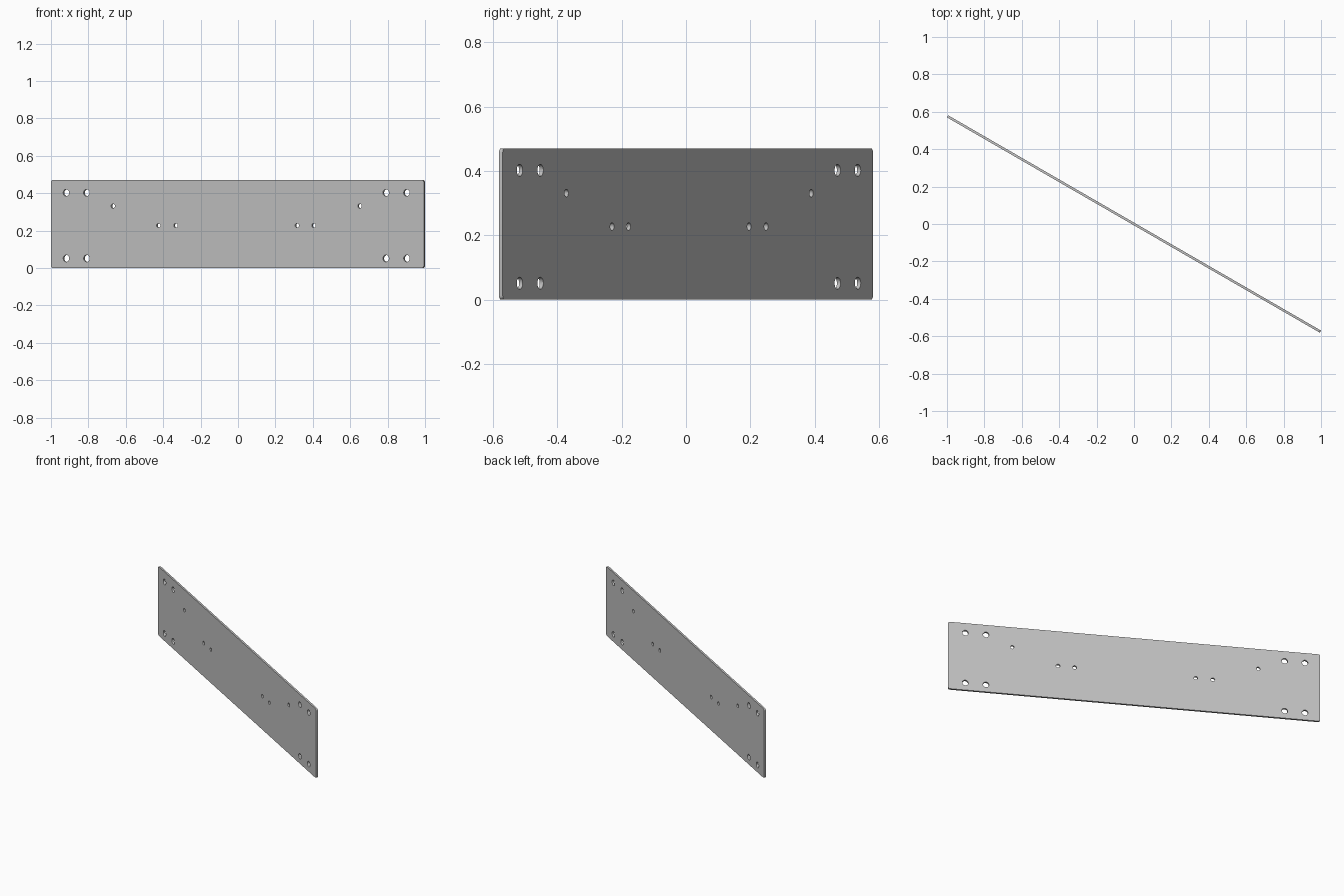
import bpy, bmesh, math
from mathutils import Matrix

LENGTH, HEIGHT, THICK = 2.302, 0.47, 0.013
CORNER = 0.012

if "Cube" in bpy.data.objects:
    bpy.data.objects.remove(bpy.data.objects["Cube"], do_unlink=True)

# Single metal colour
steel = bpy.data.materials.new("plain_grey")
steel.use_nodes = True
grey = (0.53, 0.53, 0.53, 1)
steel.diffuse_color = grey
steel.node_tree.nodes["Principled BSDF"].inputs["Base Color"].default_value = grey


def add_object(name, bm):
    mesh = bpy.data.meshes.new(name)
    bm.to_mesh(mesh)
    bm.free()
    mesh.materials.append(steel)
    obj = bpy.data.objects.new(name, mesh)
    bpy.context.collection.objects.link(obj)
    return obj


# Plate standing on its long edge, with rounded corners
bm = bmesh.new()
bmesh.ops.create_cube(bm, size=1, matrix=Matrix.Translation((0, 0, HEIGHT / 2))
                      @ Matrix.Diagonal((LENGTH, THICK, HEIGHT, 1)))
corners = [e for e in bm.edges if abs(e.verts[0].co.y - e.verts[1].co.y) > THICK / 2]
bmesh.ops.bevel(bm, geom=corners, offset=CORNER, segments=4, profile=0.5, affect='EDGES')
plate = add_object("mounting_plate", bm)

# Hole pattern: four large holes at each end, small holes between
holes = [(x, z, 0.0185) for x in (-1.057, -0.931, 0.917, 1.045) for z in (0.051, 0.402)]
holes += [(x, 0.227, 0.012) for x in (-0.487, -0.381, 0.368, 0.471)]
holes += [(x, 0.331, 0.012) for x in (-0.768, 0.755)]

bm = bmesh.new()
for x, z, radius in holes:
    bmesh.ops.create_cone(bm, cap_ends=True, segments=32, radius1=radius, radius2=radius,
                          depth=0.1, matrix=Matrix.Translation((x, 0, z))
                          @ Matrix.Rotation(math.pi / 2, 4, 'X'))
cutter = add_object("hole_cutter", bm)
cutter.hide_render = True

# Drill the holes through the plate
cut = plate.modifiers.new("holes", 'BOOLEAN')
cut.operation = 'DIFFERENCE'
cut.solver = 'EXACT'
cut.object = cutter
bpy.context.view_layer.objects.active = plate
plate.select_set(True)
bpy.ops.object.modifier_apply(modifier=cut.name)
bpy.data.objects.remove(cutter, do_unlink=True)

# Smooth hole walls, then turn the plate to its slant
bpy.ops.object.shade_smooth_by_angle(angle=math.radians(30))
plate.rotation_euler.z = math.radians(-30)
